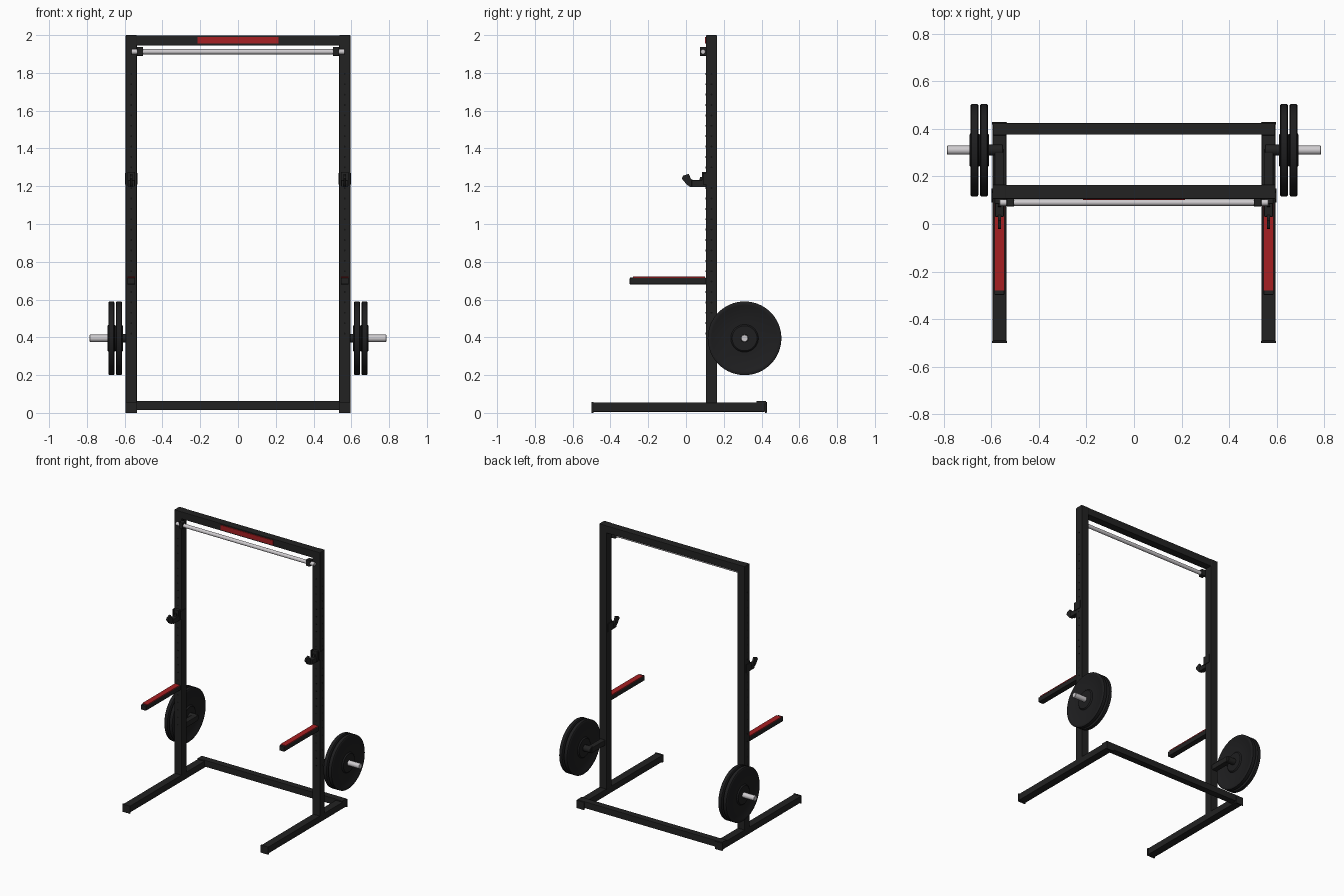
import bpy, bmesh, math
from mathutils import Matrix, Vector

if "Cube" in bpy.data.objects:
    bpy.data.objects.remove(bpy.data.objects["Cube"])


def material(name, color, metallic=0.0):
    m = bpy.data.materials.new(name)
    m.use_nodes = True
    m.diffuse_color = (*color, 1)
    m.node_tree.nodes["Principled BSDF"].inputs["Base Color"].default_value = (*color, 1)
    return m


BLACK = material("black steel", (0.016, 0.016, 0.016))
RUBBER = material("black rubber", (0.013, 0.013, 0.014))
RED = material("red pad", (0.38, 0.014, 0.016))
CHROME = material("chrome", (0.62, 0.6, 0.62))
HOLE = material("hole black", (0.006, 0.006, 0.006))


def finish(name, bm, mat, smooth=False):
    bmesh.ops.recalc_face_normals(bm, faces=bm.faces)
    mesh = bpy.data.meshes.new(name)
    bm.to_mesh(mesh)
    bm.free()
    mesh.materials.append(mat)
    ob = bpy.data.objects.new(name, mesh)
    bpy.context.collection.objects.link(ob)
    if smooth:
        bpy.ops.object.select_all(action="DESELECT")
        ob.select_set(True)
        bpy.context.view_layer.objects.active = ob
        bpy.ops.object.shade_smooth_by_angle(angle=math.radians(35))
    return ob


def box(name, x, y, z, mat=BLACK, bevel=0.004):
    """Box spanning the given (low, high) ranges, with eased edges."""
    bm = bmesh.new()
    bmesh.ops.create_cube(bm, size=1)
    spans = (x, y, z)
    for v in bm.verts:
        v.co = Vector([(a + b) / 2 + c * (b - a) for c, (a, b) in zip(v.co, spans)])
    if bevel:
        bmesh.ops.bevel(bm, geom=bm.edges[:], offset=bevel, segments=2,
                        profile=0.5, affect="EDGES")
    return finish(name, bm, mat)


def lathe_x(name, profile, y, z, mat, steps=48):
    """Spin (x, radius) points about an axis parallel to x."""
    bm = bmesh.new()
    verts = [bm.verts.new((px, 0, r)) for px, r in profile]
    edges = [bm.edges.new(pair) for pair in zip(verts, verts[1:])]
    bmesh.ops.spin(bm, geom=verts + edges, axis=(1, 0, 0), cent=(0, 0, 0),
                   angle=math.tau, steps=steps)
    bmesh.ops.remove_doubles(bm, verts=bm.verts, dist=1e-5)
    bmesh.ops.translate(bm, verts=bm.verts, vec=(0, y, z))
    return finish(name, bm, mat, True)


def rod(name, x0, x1, r, y, z, mat, steps=32):
    c = r * 0.1
    lo, hi = min(x0, x1), max(x0, x1)
    return lathe_x(name, [(lo, 0), (lo, r - c), (lo + c, r), (hi - c, r),
                          (hi, r - c), (hi, 0)], y, z, mat, steps)


def side_plate(name, outline, x0, x1, mat=BLACK):
    """Extrude a (y, z) outline between two x positions."""
    bm = bmesh.new()
    face = bm.faces.new([bm.verts.new((x0, y, z)) for y, z in outline])
    ext = bmesh.ops.extrude_face_region(bm, geom=[face])
    moved = [g for g in ext["geom"] if isinstance(g, bmesh.types.BMVert)]
    bmesh.ops.translate(bm, verts=moved, vec=(x1 - x0, 0, 0))
    return finish(name, bm, mat)


POST = 0.565            # post centre line
PLATE_Y, PLATE_Z = 0.31, 0.395

for side, s in (("left", 1), ("right", -1)):
    def across(half, cx=POST):
        return (s * cx - half, s * cx + half)

    # Floor runner with end caps, and upright
    box(side + "_foot", across(0.029), (-0.495, 0.42), (0.006, 0.055))
    for end, y in (("front", -0.5), ("rear", 0.418)):
        box(f"{side}_foot_{end}_cap", across(0.031), (y, y + 0.01), (0, 0.058), bevel=0.002)
    box(side + "_upright", across(0.03), (0.105, 0.165), (0.05, 2.0))

    # Row of adjustment holes on the front and outer faces
    bm = bmesh.new()
    for i in range(26):
        z = 0.42 + i * 0.055
        for axis, pos in (("X", (s * POST, 0.105, z)), ("Y", (s * (POST + 0.03), 0.135, z))):
            bmesh.ops.create_cone(bm, cap_ends=True, segments=12, radius1=0.005, radius2=0.005,
                                  depth=0.001, matrix=Matrix.Translation(pos)
                                  @ Matrix.Rotation(math.pi / 2, 4, axis))
    finish(side + "_holes", bm, HOLE)

    # Safety arm with red top strip
    box(side + "_safety_arm", across(0.021), (-0.298, 0.107), (0.68, 0.716))
    box(side + "_safety_pad", across(0.021), (-0.28, 0.1), (0.714, 0.721), RED, 0.001)

    # Bar hook: wrap bracket, cradle and raised lip
    box(side + "_hook_bracket", across(0.02), (0.085, 0.11), (1.2, 1.275), bevel=0.002)
    for edge in (-1, 1):
        box(f"{side}_hook_cheek", across(0.002, POST + edge * 0.032), (0.09, 0.15),
            (1.21, 1.27), bevel=0.0)
    side_plate(side + "_hook_cradle",
               [(0.105, 1.195), (0.025, 1.195), (0.005, 1.207), (-0.022, 1.24),
                (-0.016, 1.255), (0.014, 1.265), (0.026, 1.24), (0.04, 1.23),
                (0.07, 1.23), (0.075, 1.25), (0.105, 1.25)], *across(0.007))
    box(side + "_hook_shelf", across(0.018), (0.03, 0.105), (1.196, 1.232), bevel=0.003)

    # Pull-up bar mount
    box(side + "_bar_mount", across(0.016, 0.519), (0.074, 0.11), (1.89, 1.937), bevel=0.003)

    # Storage arm, collar and sleeve
    box(side + "_storage_arm", across(0.02), (0.16, PLATE_Y + 0.005), (0.375, 0.415))
    rod(side + "_sleeve_collar", s * 0.55, s * 0.613, 0.023, PLATE_Y, PLATE_Z, BLACK)
    rod(side + "_sleeve", s * 0.6, s * 0.785, 0.019, PLATE_Y, PLATE_Z, CHROME)

    # Two weight plates with raised rim and hub on both faces
    for name, x in (("inner", 0.63), ("outer", 0.67)):
        half = [(0.02, 0.02), (0.02, 0.066), (0.017, 0.07), (0.012, 0.073),
                (0.012, 0.17), (0.016, 0.176), (0.016, 0.189), (0.012, 0.195)]
        ring = half + [(-a, r) for a, r in reversed(half)] + half[:1]
        lathe_x(f"{side}_{name}_plate", [(s * x + a, r) for a, r in ring],
                PLATE_Y, PLATE_Z, RUBBER, 64)

# Crossbars
box("top_crossbar", (-0.59, 0.59), (0.106, 0.164), (1.945, 1.999))
box("rear_crossbar", (-0.56, 0.56), (0.375, 0.424), (0.014, 0.063))
for s in (-1, 1):
    box("rear_joint", (s * POST - 0.028, s * POST + 0.028), (0.372, 0.424), (0.02, 0.063))

# Pull-up bar
rod("pull_up_bar", -0.565, 0.565, 0.0135, 0.09, 1.912, CHROME)

# Red panel on the front of the top crossbar
box("front_panel", (-0.215, 0.215), (0.1, 0.107), (1.955, 1.99), RED, 0.001)
